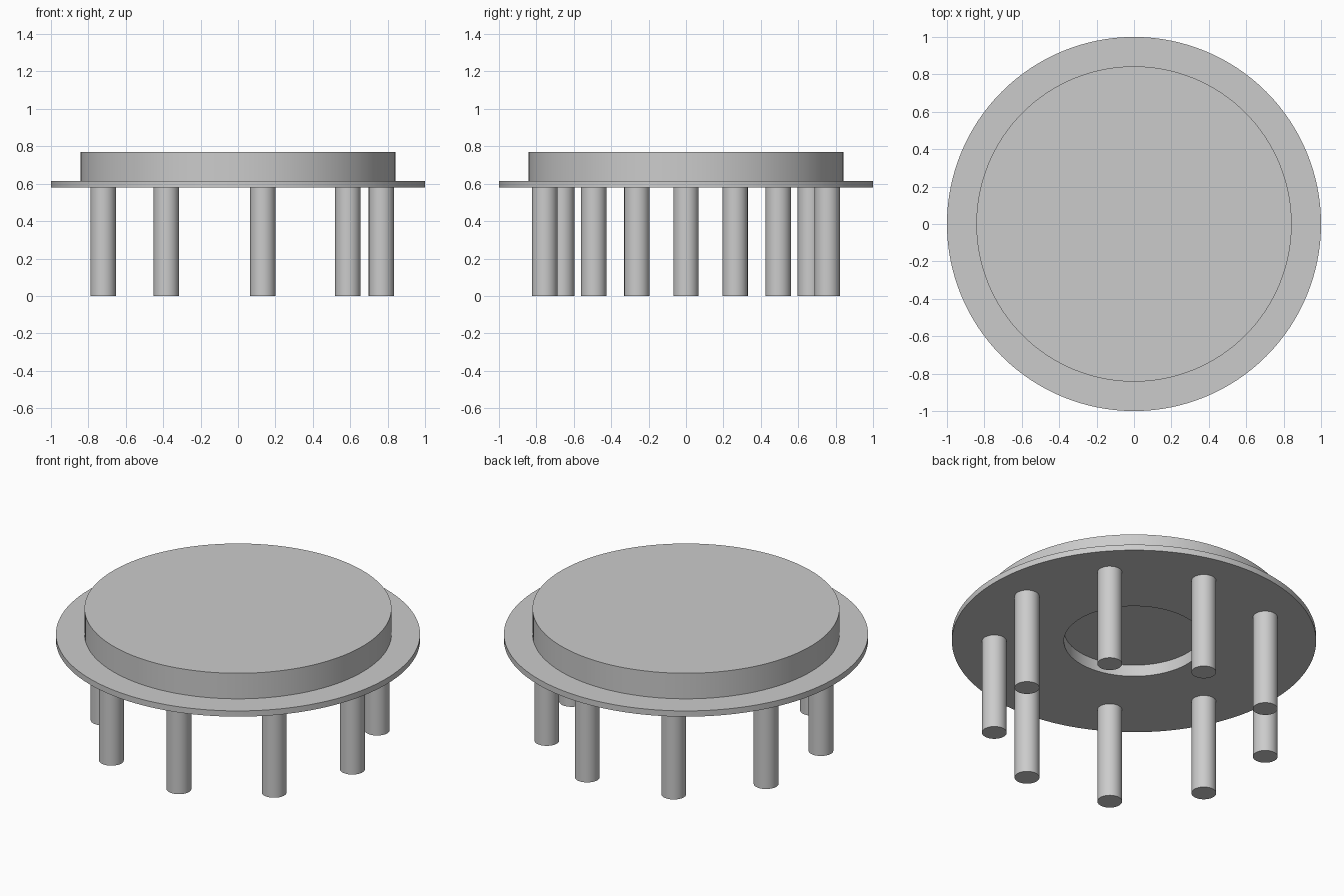
import bpy
import bmesh
from math import cos, sin, radians, tau
from mathutils import Matrix

cube = bpy.data.objects.get("Cube")
if cube:
    bpy.data.objects.remove(cube, do_unlink=True)

# Single plain grey
grey = bpy.data.materials.new("light_grey")
grey.use_nodes = True
colour = (0.6, 0.6, 0.6, 1)
grey.diffuse_color = colour
grey.node_tree.nodes["Principled BSDF"].inputs["Base Color"].default_value = colour


def lathe(name, profile, segments, location=(0, 0, 0)):
    """Revolve an (r, z) outline that starts and ends on the axis."""
    bm = bmesh.new()
    verts = [bm.verts.new((r, 0, z)) for r, z in profile]
    edges = [bm.edges.new(pair) for pair in zip(verts, verts[1:])]
    bmesh.ops.spin(bm, geom=verts + edges, cent=(0, 0, 0), axis=(0, 0, 1),
                   angle=tau, steps=segments)
    bmesh.ops.remove_doubles(bm, verts=bm.verts, dist=0.0005)
    bmesh.ops.recalc_face_normals(bm, faces=bm.faces)
    mesh = bpy.data.meshes.new(name)
    bm.to_mesh(mesh)
    bm.free()
    mesh.materials.append(grey)
    obj = bpy.data.objects.new(name, mesh)
    obj.location = location
    bpy.context.collection.objects.link(obj)
    bpy.ops.object.select_all(action="DESELECT")
    obj.select_set(True)
    bpy.context.view_layer.objects.active = obj
    bpy.ops.object.shade_smooth_by_angle(angle=radians(30))
    return obj


BASE, LIP, TOP = 0.58, 0.615, 0.77

# Flanged drum with a round recess underneath
lathe("flanged_drum", [
    (0, 0.65), (0.385, 0.65), (0.385, BASE),
    (1, BASE), (1, LIP),
    (0.843, LIP), (0.843, TOP), (0, TOP),
], 128)

# Ring of round legs
LEGS, RING, LEG_R = 9, 0.767, 0.068
for i in range(LEGS):
    a = tau * i / LEGS
    lathe(f"leg_{i + 1}", [(0, 0), (LEG_R, 0), (LEG_R, BASE), (0, BASE)], 48,
          (RING * cos(a), RING * sin(a), 0))
